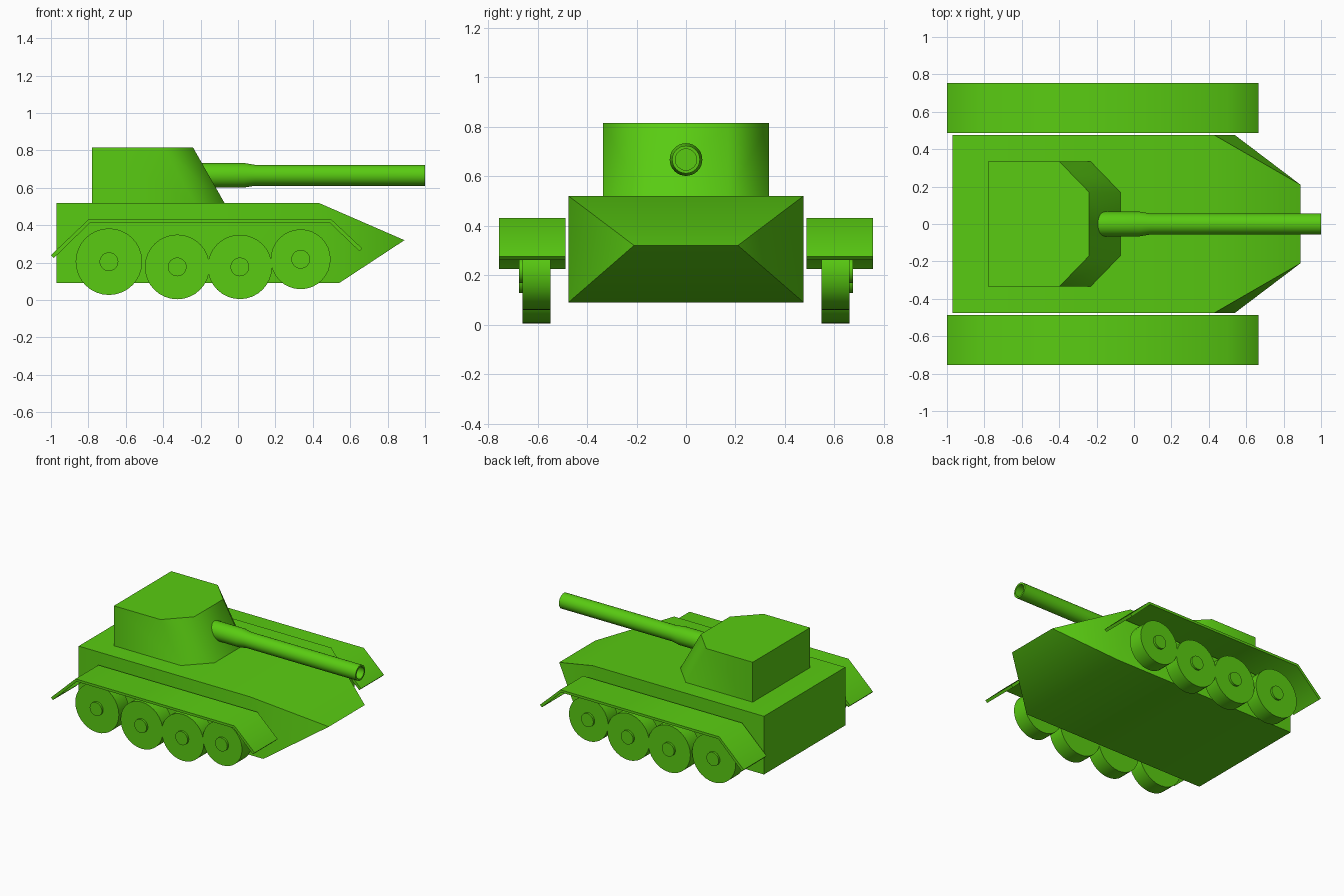
import bpy, bmesh, math

if "Cube" in bpy.data.objects:
    bpy.data.objects.remove(bpy.data.objects["Cube"])

green = bpy.data.materials.new("green_paint")
green.diffuse_color = (0.10, 0.60, 0.006, 1)
green.use_nodes = True
green.node_tree.nodes["Principled BSDF"].inputs["Base Color"].default_value = green.diffuse_color


def finish(name, bm, angle=60):
    bmesh.ops.recalc_face_normals(bm, faces=bm.faces)
    me = bpy.data.meshes.new(name)
    bm.to_mesh(me)
    bm.free()
    ob = bpy.data.objects.new(name, me)
    bpy.context.collection.objects.link(ob)
    me.materials.append(green)
    bpy.ops.object.select_all(action='DESELECT')
    ob.select_set(True)
    bpy.context.view_layer.objects.active = ob
    bpy.ops.object.shade_smooth_by_angle(angle=math.radians(angle))
    return ob


def convex(name, half_points):
    """Convex body from points mirrored across y = 0."""
    bm = bmesh.new()
    for x, y, z in half_points:
        bm.verts.new((x, y, z))
        bm.verts.new((x, -y, z))
    bmesh.ops.convex_hull(bm, input=bm.verts)
    bmesh.ops.dissolve_limit(bm, angle_limit=0.01, verts=bm.verts, edges=bm.edges)
    return finish(name, bm)


def lathe(name, profile, place, sides):
    """Closed turned body; place(distance, a, b) maps axis + circle to space."""
    bm = bmesh.new()
    rings = []
    for d, r in profile:
        rings.append([bm.verts.new(place(d, r * math.cos(2 * math.pi * i / sides),
                                         r * math.sin(2 * math.pi * i / sides)))
                      for i in range(sides)])
    for lo, hi in zip(rings, rings[1:]):
        for i in range(sides):
            j = (i + 1) % sides
            bm.faces.new((lo[i], lo[j], hi[j], hi[i]))
    bm.faces.new(rings[0])
    bm.faces.new(rings[-1])
    return finish(name, bm, 40)


# Hull with a wedge nose that narrows forward
convex("hull", [(-0.97, 0.475, 0.09), (-0.97, 0.475, 0.52), (0.43, 0.475, 0.52),
                (0.54, 0.475, 0.09), (0.89, 0.21, 0.32)])

# Turret with angled cheeks and sloped front
convex("turret", [(-0.78, 0.335, 0.515), (-0.78, 0.335, 0.815),
                  (-0.40, 0.335, 0.815), (-0.23, 0.335, 0.515),
                  (-0.24, 0.17, 0.815), (-0.07, 0.17, 0.515)])

# Gun barrel with thicker sleeve and open muzzle
lathe("gun_barrel", [(-0.2, 0.066), (0.03, 0.066), (0.09, 0.056), (1.0, 0.056),
                     (1.0, 0.043), (0.93, 0.043)],
      lambda d, a, b: (d, a, 0.667 + b), 32)

# Fenders: bent plates over the wheels
outline = [(-1.0, 0.24), (-0.80, 0.43), (0.50, 0.43), (0.665, 0.275),
           (0.65, 0.26), (0.492, 0.412), (-0.792, 0.412), (-0.985, 0.224)]
for side, s in (("left", 1), ("right", -1)):
    bm = bmesh.new()
    inner, outer = ([bm.verts.new((x, s * y, z)) for x, z in outline] for y in (0.487, 0.755))
    n = len(outline)
    for i in range(n):
        j = (i + 1) % n
        bm.faces.new((inner[i], inner[j], outer[j], outer[i]))
    for ring in (inner, outer):
        for a, b in ((0, 1), (1, 2), (2, 3)):
            bm.faces.new((ring[a], ring[b], ring[7 - b], ring[7 - a]))
    finish(side + "_fender", bm)

    # Road wheels with small raised hubs
    for k, (cx, cz, r) in enumerate([(-0.69, 0.205, 0.178), (-0.325, 0.177, 0.173),
                                     (0.01, 0.177, 0.172), (0.335, 0.218, 0.16)]):
        lathe(f"{side}_wheel_{k + 1}",
              [(0.547, r), (0.66, r), (0.66, 0.05), (0.675, 0.05)],
              lambda d, a, b: (cx + a, s * d, cz + b), 32)
